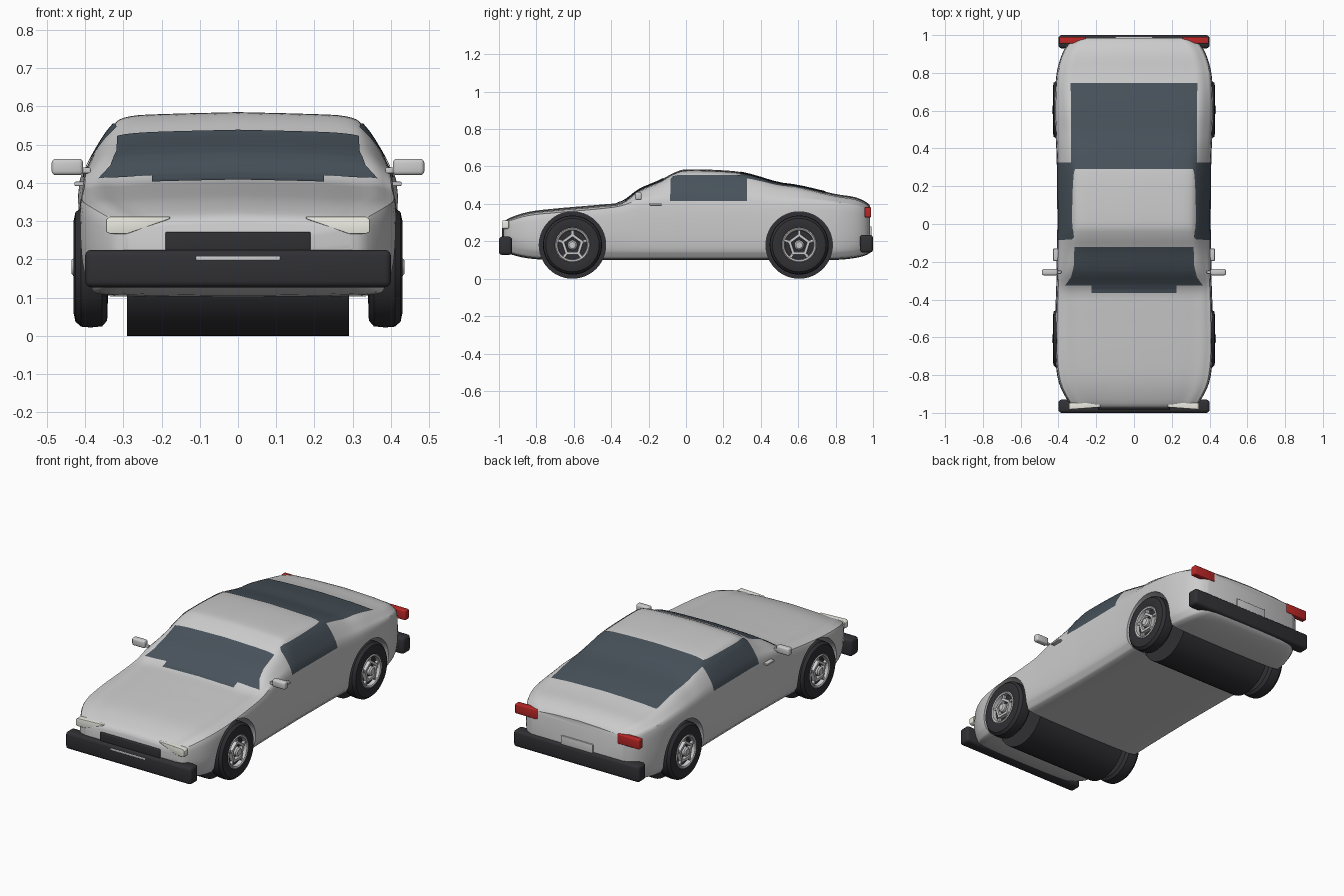
import bpy, bmesh, math
from mathutils import Vector
from mathutils.bvhtree import BVHTree

if "Cube" in bpy.data.objects:
    bpy.data.objects.remove(bpy.data.objects["Cube"])


def material(name, rgb):
    m = bpy.data.materials.new(name)
    m.diffuse_color = (*rgb, 1)
    m.use_nodes = True
    m.node_tree.nodes["Principled BSDF"].inputs["Base Color"].default_value = m.diffuse_color
    return m


GLASS = material("tinted_glass", (0.065, 0.085, 0.105))
BLACK = material("black_rubber", (0.03, 0.03, 0.035))
RED = material("red_lens", (0.5, 0.02, 0.02))
CLEAR = material("clear_lens", (0.85, 0.85, 0.78))


def finish(name, bm, mat=None, angle=35, fix=True):
    if fix:
        bmesh.ops.recalc_face_normals(bm, faces=bm.faces)
    me = bpy.data.meshes.new(name)
    bm.to_mesh(me)
    bm.free()
    ob = bpy.data.objects.new(name, me)
    bpy.context.collection.objects.link(ob)
    if mat:
        me.materials.append(mat)
    smooth(ob, angle)
    return ob


def smooth(ob, angle=35):
    bpy.ops.object.select_all(action='DESELECT')
    bpy.context.view_layer.objects.active = ob
    ob.select_set(True)
    bpy.ops.object.shade_smooth_by_angle(angle=math.radians(angle))


def spline(pts, n):
    """Catmull-Rom through points of any dimension."""
    p = [pts[0]] + list(pts) + [pts[-1]]
    out = []
    for i in range(1, len(p) - 2):
        for k in range(n):
            t = k / n
            out.append([0.5 * (2 * b + (c - a) * t + (2 * a - 5 * b + 4 * c - d) * t * t
                               + (3 * b - a - 3 * c + d) * t ** 3)
                        for a, b, c, d in zip(p[i - 1], p[i], p[i + 1], p[i + 2])])
    return out + [list(pts[-1])]


def loft(bm, rings, cap=True):
    rows = [[bm.verts.new(v) for v in r] for r in rings]
    n = len(rows[0])
    for a, b in zip(rows, rows[1:]):
        for i in range(n):
            bm.faces.new((a[i], a[(i + 1) % n], b[(i + 1) % n], b[i]))
    if cap:
        bm.faces.new(rows[0])
        bm.faces.new(rows[-1])


def lathe(bm, profile, y, z, n=40, cap=True):
    """Revolve (x, radius) pairs around an axle along x."""
    loft(bm, [[(x, y + r * math.sin(2 * math.pi * i / n), z + r * math.cos(2 * math.pi * i / n))
               for i in range(n)] for x, r in profile], cap)


def prism(name, outline, y0, y1, bevel, mat=None):
    """Extrude an (x, z) outline along y with rounded edges."""
    bm = bmesh.new()
    loft(bm, [[(x, y, z) for x, z in outline] for y in (y0, y1)])
    bmesh.ops.bevel(bm, geom=list(bm.edges), offset=bevel, segments=3, profile=0.5, affect='EDGES')
    return finish(name, bm, mat)


def box(name, x0, x1, y0, y1, z0, z1, bevel, mat=None):
    return prism(name, [(x0, z0), (x1, z0), (x1, z1), (x0, z1)], y0, y1, bevel, mat)


# Body shell: stations of y, top z, half width, roof half width, shoulder z, bottom z
stations = [
    (-.975, .295, .29, .25, .275, .16), (-.95, .322, .335, .29, .298, .135),
    (-.84, .358, .392, .34, .328, .108), (-.68, .377, .412, .36, .343, .10),
    (-.46, .396, .410, .36, .362, .10), (-.345, .412, .406, .36, .378, .10),
    (-.25, .478, .404, .345, .405, .10), (-.14, .526, .402, .335, .415, .10),
    (-.056, .570, .401, .328, .415, .10), (.02, .585, .400, .325, .415, .10),
    (.26, .575, .402, .328, .415, .10), (.39, .545, .405, .335, .412, .10),
    (.49, .515, .410, .342, .408, .10), (.61, .497, .414, .35, .405, .10),
    (.79, .455, .405, .345, .395, .10), (.90, .437, .375, .32, .38, .11),
    (.96, .412, .335, .285, .36, .125), (.985, .39, .29, .25, .345, .14)]
rings = []
for y, zt, w, wr, zs, zb in spline(stations, 4):
    h = zt - zs
    half = spline([(0, zt), (wr * .6, zt - .005), (wr * .87, zt - .011), (wr, zt - .15 * h - .006),
                   (wr + (w - wr) * .62, zs + h * .42), (w, zs), (w * 1.015, zs * .6 + zb * .4),
                   (w, zb + .07), (w * .95, zb + .025), (w * .82, zb + .004), (0, zb)], 3)
    rings.append([(x, y, z) for x, z in half] + [(-x, y, z) for x, z in half[-2:0:-1]])
bm = bmesh.new()
loft(bm, rings)
bmesh.ops.recalc_face_normals(bm, faces=bm.faces)
tree = BVHTree.FromBMesh(bm)
body = finish("body_shell", bm)

# Wheel arches cut from the sides
AXLES = {"front": -.607, "rear": .605}
WZ = .18
bm = bmesh.new()
for y in AXLES.values():
    for s in (-1, 1):
        lathe(bm, [(s * .285, .178), (s * .55, .178)], y, WZ, 56)
cutter = finish("arch_cutter", bm)
cutter.hide_render = True
mod = body.modifiers.new("arches", 'BOOLEAN')
mod.operation = 'DIFFERENCE'
mod.solver = 'EXACT'
mod.object = cutter
bpy.context.view_layer.objects.active = body
bpy.ops.object.modifier_apply(modifier=mod.name)
bpy.data.objects.remove(cutter)
smooth(body)


def glass(name, rows, side=0):
    """Lay a pane on the body: rows are (y, x0, x1) from above or (z, y0, y1) from a side."""
    bm = bmesh.new()
    out = Vector((side, 0, 0)) if side else Vector((0, 0, 1))
    fine = []
    for a, b in zip(rows, rows[1:]):
        fine += [[p + (q - p) * k / 8 for p, q in zip(a, b)] for k in range(8)]
    fine.append(rows[-1])
    grid = []
    for r, a, b in fine:
        line = []
        for i in range(33):
            c = a + (b - a) * i / 32
            start = Vector((side, c, r)) if side else Vector((c, r, 1))
            hit, nor, _, _ = tree.ray_cast(start, -out)
            line.append(bm.verts.new(hit + nor * .003))
        grid.append(line)
    for p, q in zip(grid, grid[1:]):
        for i in range(32):
            f = bm.faces.new((p[i], p[i + 1], q[i + 1], q[i]))
            f.normal_update()
            if f.normal.dot(out) < 0:
                f.normal_flip()
    return finish(name, bm, GLASS, 60, False)


# Windows
glass("windshield", [(-.12, -.315, .315), (-.22, -.318, .318), (-.28, -.333, .333), (-.325, -.365, .365)])
glass("windshield_cowl", [(-.325, -.225, .225), (-.365, -.225, .225)])
glass("rear_window", [(.29, -.33, .33), (.745, -.335, .335)])
for s, tag in ((-1, "left"), (1, "right")):
    glass(f"side_window_{tag}", [(.415, -.085, .325), (.53, -.082, .325), (.545, -.07, .325),
                                 (.553, -.04, .31)], s)

# Wheels with rubber tyres, dark rim wells and five-sided spoke rings
for pos, y in AXLES.items():
    bm = bmesh.new()
    lathe(bm, [(-.29, .18), (.29, .18)], y, WZ, 48)
    finish(f"{pos}_axle_housing", bm, BLACK)
    for s, tag in ((-1, "left"), (1, "right")):
        bm = bmesh.new()
        lathe(bm, [(s * x, r) for x, r in ((.34, .08), (.342, .14), (.355, .155), (.385, .158), (.41, .156),
              (.425, .143), (.43, .12), (.425, .092), (.405, .085))], y, WZ)
        finish(f"{pos}_tyre_{tag}", bm, BLACK)
        bm = bmesh.new()
        lathe(bm, [(s * x, r) for x, r in ((.40, .093), (.426, .093), (.43, .088), (.426, .08), (.40, .076),
              (.40, .093))], y, WZ, 40, False)
        lathe(bm, [(s * x, r) for x, r in ((.40, .064), (.425, .062), (.425, .045), (.40, .043),
              (.40, .064))], y, WZ, 5, False)
        lathe(bm, [(s * x, r) for x, r in ((.40, .027), (.428, .026), (.435, .018))], y, WZ, 20)
        for k in range(5):
            a = 2 * math.pi * k / 5
            d, t = Vector((0, math.sin(a), math.cos(a))), Vector((0, math.cos(a), -math.sin(a)))
            c = Vector((0, y, WZ))
            loft(bm, [[c + d * r + t * u + Vector((s * x, 0, 0))
                       for u, x in ((-.007, .402), (.007, .402), (.007, .42), (-.007, .42))]
                      for r in (.055, .082)])
        finish(f"{pos}_rim_{tag}", bm)

# Bumpers, grille, trim strip and plate
box("front_bumper", -.40, .40, -1.0, -.93, .127, .225, .016, BLACK)
box("rear_bumper", -.40, .40, .93, 1.0, .14, .235, .016, BLACK)
box("grille", -.19, .19, -.985, -.94, .215, .272, .005, BLACK)
box("bumper_trim", -.11, .11, -1.001, -.985, .197, .208, .002)
box("rear_plate", -.10, .10, .97, .993, .21, .28, .003)

# Paired details: lamps, mirrors, door handles
for s, tag in ((-1, "left"), (1, "right")):
    lamp = [(.178, .306), (.178, .312), (.335, .312), (.345, .304), (.345, .272), (.335, .267), (.29, .267)]
    ob = prism(f"headlight_{tag}", [(s * x, z) for x, z in lamp], -.982, -.948, .002, CLEAR)
    for v in ob.data.vertices:
        v.co.y += .012 * (1 - (abs(v.co.x) - .178) / .167)
    x = sorted((s * .255, s * .395))
    box(f"tail_light_{tag}", *x, .955, .99, .328, .383, .005, RED)
    x = sorted((s * .405, s * .487))
    box(f"mirror_{tag}", *x, -.272, -.237, .42, .463, .01)
    x = sorted((s * .385, s * .412))
    box(f"mirror_stalk_{tag}", *x, -.262, -.247, .425, .44, .003)
    x = sorted((s * .398, s * .428))
    box(f"door_handle_{tag}", *x, -.195, -.13, .392, .403, .003)
